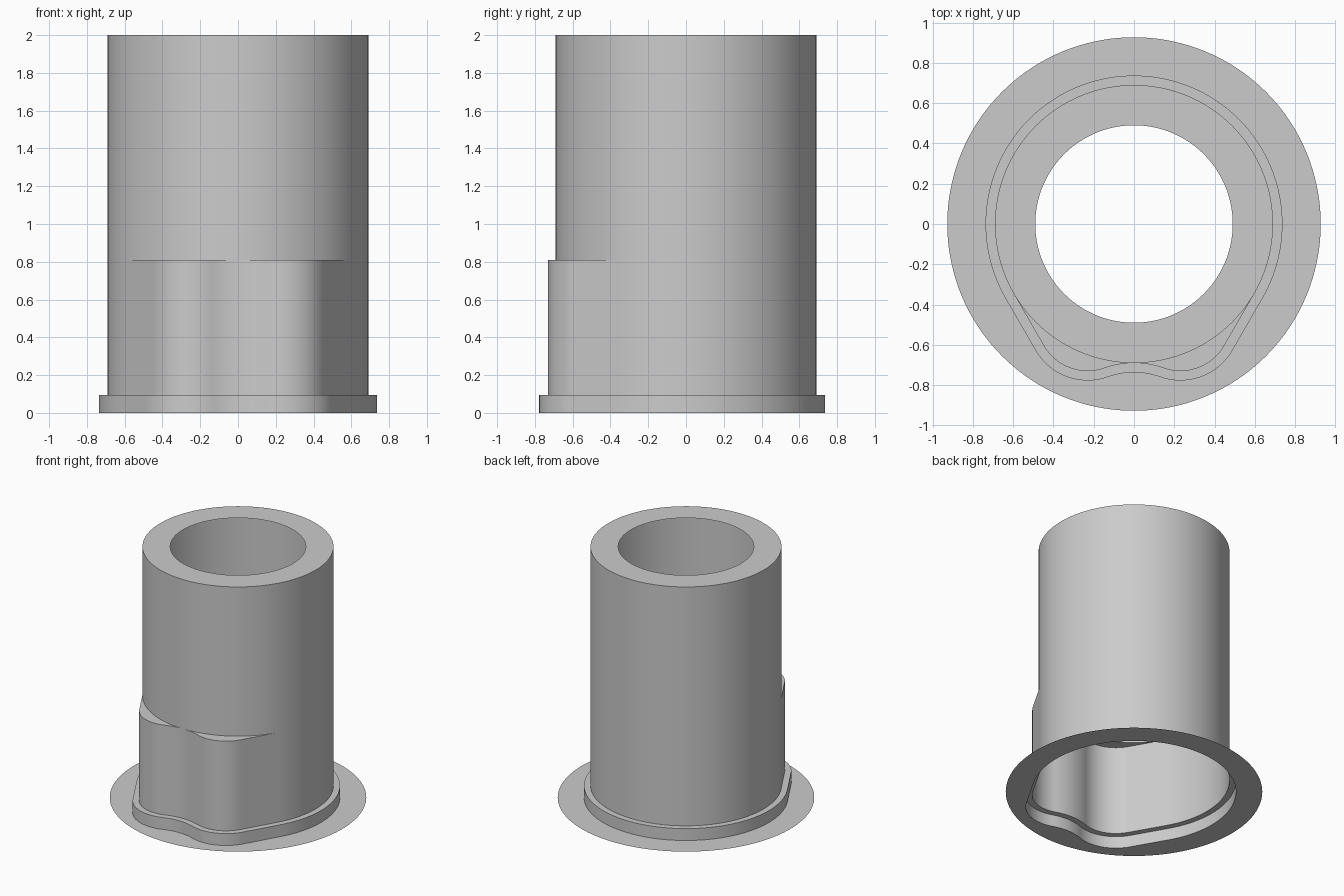
import bpy, bmesh, math
from mathutils import Vector

if "Cube" in bpy.data.objects:
    bpy.data.objects.remove(bpy.data.objects["Cube"])

R, BORE, FLANGE, LIP = 0.69, 0.49, 0.927, 0.047   # radii and lip offset
Z_LIP, Z_BUMP, Z_TOP = 0.095, 0.81, 2.0

# front bulges: two round lobes, tangent to the tube and to a shallow valley
bx, by_low, tang = 0.23, -0.73, math.radians(-30)
n = Vector((math.cos(tang), math.sin(tang)))
br = (R - bx * n.x - by_low * n.y) / (1 + n.y)
by = by_low + br
k = R + by                                   # valley just touches the tube
vr = (bx * bx + k * k - br * br) / (2 * (br - k))
vy = -R - vr
join = math.atan2(vy - by, -bx)              # lobe normal where the valley starts


def arc(cx, cy, r, a0, a1, steps, sign=1):
    """Points of an arc, each with its outward normal."""
    out = []
    for i in range(steps + 1):
        a = a0 + (a1 - a0) * i / steps
        d = Vector((math.cos(a), math.sin(a)))
        out.append((Vector((cx, cy)) + d * r, d * sign))
    return out


# right half of the outline, from front centre round to the back
half = arc(0, vy, vr, math.pi / 2, join + math.pi, 8, -1)
half = [(Vector((abs(p.x), p.y)), Vector((abs(d.x) * -1, d.y))) for p, d in half]
lobe = arc(bx, by, br, join, tang, 24)
start, end = lobe[-1][0], n * R
side = [(start.lerp(end, i / 8), n) for i in range(1, 8)]
half += lobe[1:] + side + arc(0, 0, R, tang, math.pi / 2, 48)
outline = half + [(Vector((-p.x, p.y)), Vector((-d.x, d.y))) for p, d in half[-2:0:-1]]


def ring(bm, z, radius=None, offset=0.0):
    verts = []
    for p, d in outline:
        q = p.normalized() * radius if radius else p + d * offset
        verts.append(bm.verts.new((q.x, q.y, z)))
    return verts


def part(name, rings, mat):
    """Open shell skinned through a list of rings."""
    bm = bmesh.new()
    loops = [ring(bm, *r) for r in rings]
    m = len(outline)
    for a, b in zip(loops, loops[1:]):
        for i in range(m):
            j = (i + 1) % m
            bm.faces.new((a[i], a[j], b[j], b[i]))
    bmesh.ops.remove_doubles(bm, verts=bm.verts, dist=0.0004)
    me = bpy.data.meshes.new(name)
    bm.to_mesh(me)
    bm.free()
    me.materials.append(mat)
    ob = bpy.data.objects.new(name, me)
    bpy.context.collection.objects.link(ob)
    bpy.ops.object.select_all(action='DESELECT')
    ob.select_set(True)
    bpy.context.view_layer.objects.active = ob
    bpy.ops.object.shade_smooth_by_angle(angle=math.radians(30))


grey = bpy.data.materials.new("plain grey")
grey.diffuse_color = (0.6, 0.6, 0.6, 1)
grey.use_nodes = True
grey.node_tree.nodes["Principled BSDF"].inputs["Base Color"].default_value = grey.diffuse_color

# flat flange, stepped lip, bulged tube and top rim with round opening
part("base_flange", [(0, FLANGE), (0, None, LIP)], grey)
part("stepped_lip", [(0, None, LIP), (Z_LIP, None, LIP), (Z_LIP, None, 0)], grey)
part("bulged_tube", [(Z_LIP, None, 0), (Z_BUMP, None, 0), (Z_BUMP, R), (Z_TOP, R)], grey)
part("top_rim", [(Z_TOP, R), (Z_TOP, BORE)], grey)
